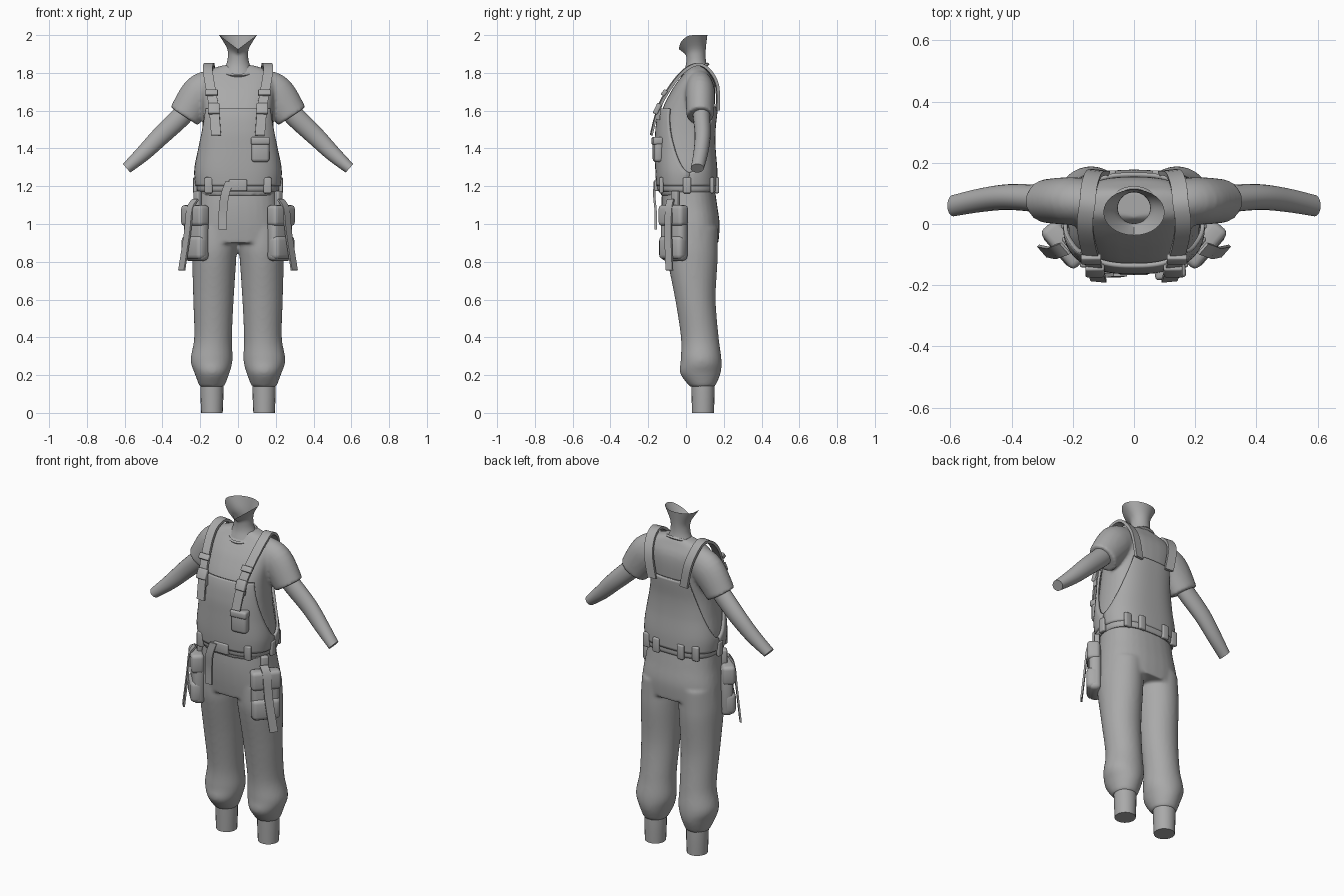
import bpy, bmesh, math
from mathutils import Vector, Matrix

if "Cube" in bpy.data.objects:
    bpy.data.objects.remove(bpy.data.objects["Cube"])

grey = bpy.data.materials.new("plain grey")
grey.use_nodes = True
colour = (0.4, 0.4, 0.4, 1)
grey.diffuse_color = colour
grey.node_tree.nodes["Principled BSDF"].inputs["Base Color"].default_value = colour
POWER = 2.6
UP = Vector((0, 0, 1))
SIDES = ((1, "left"), (-1, "right"))


def finish(name, bm):
    bmesh.ops.recalc_face_normals(bm, faces=bm.faces)
    mesh = bpy.data.meshes.new(name)
    bm.to_mesh(mesh)
    bm.free()
    mesh.materials.append(grey)
    ob = bpy.data.objects.new(name, mesh)
    bpy.context.scene.collection.objects.link(ob)
    bpy.ops.object.select_all(action="DESELECT")
    ob.select_set(True)
    bpy.context.view_layer.objects.active = ob
    bpy.ops.object.shade_smooth_by_angle(angle=math.radians(40))
    return ob


def dense(rows, n=6):
    """Catmull-Rom refinement of a list of tuples."""
    out = []
    for i in range(len(rows) - 1):
        p0, p1, p2, p3 = (rows[max(0, min(len(rows) - 1, i + k))] for k in (-1, 0, 1, 2))
        for t in (k / n for k in range(n)):
            out.append(tuple(b + 0.5 * t * (c - a + t * (2*a - 5*b + 4*c - d + t * (3*(b - c) + d - a)))
                             for a, b, c, d in zip(p0, p1, p2, p3)))
    return out + [rows[-1]]


def oval(angle, power):
    c, s = math.cos(angle), math.sin(angle)
    e = 2 / power
    return math.copysign(abs(c) ** e, c), math.copysign(abs(s) ** e, s)


def skin(bm, rings, caps=True, closed=True):
    vs = [[bm.verts.new(p) for p in ring] for ring in rings]
    for lo, hi in zip(vs, vs[1:]):
        n = len(lo)
        for i in range(n if closed else n - 1):
            j = (i + 1) % n
            bm.faces.new((lo[i], lo[j], hi[j], hi[i]))
    if caps:
        bm.faces.new(vs[0])
        bm.faces.new(vs[-1])


def loft(bm, rows, power=2, tilt=False, caps=True, mirror=1, n=32):
    """Rows are x, y, z, half width, half depth; tilted rings face along the path."""
    rows = dense(rows)
    rings = []
    for i, (x, y, z, a, b) in enumerate(rows):
        u = Vector((1, 0, 0))
        if tilt:
            d = Vector(rows[min(i + 1, len(rows) - 1)][:3]) - Vector(rows[max(i - 1, 0)][:3])
            u = d.cross(Vector((0, 1, 0))).normalized()
        ring = []
        for k in range(n):
            c, s = oval(2 * math.pi * k / n, power)
            p = Vector((x, y, z)) + u * a * c + Vector((0, b * s, 0))
            ring.append((p.x * mirror, p.y, p.z))
        rings.append(ring)
    skin(bm, rings, caps)


def blend(ob, voxel, repeats):
    rm = ob.modifiers.new("blend", "REMESH")
    rm.mode = "VOXEL"
    rm.voxel_size = voxel
    rm.use_smooth_shade = True
    sm = ob.modifiers.new("soften", "SMOOTH")
    sm.iterations = repeats


def ribbon(name, path, width, across, thick=0.012, mirror=1):
    """Flat strap swept along a path."""
    pts = [Vector(p) for p in dense(path, 4)]
    across = Vector(across).normalized()
    rings = []
    for i, p in enumerate(pts):
        d = pts[min(i + 1, len(pts) - 1)] - pts[max(i - 1, 0)]
        n = d.cross(across).normalized() * thick / 2
        w = across * width / 2
        rings.append([(q.x * mirror, q.y, q.z) for q in (p - w - n, p + w - n, p + w + n, p - w + n)])
    bm = bmesh.new()
    skin(bm, rings)
    return finish(name, bm)


def block(name, centre, size, turn=0, lean=0, bevel=0.012):
    bm = bmesh.new()
    bmesh.ops.create_cube(bm, size=1, matrix=Matrix.Translation(centre) @ Matrix.Rotation(turn, 4, "Z")
                          @ Matrix.Rotation(lean, 4, "X") @ Matrix.Diagonal((*size, 1)))
    bmesh.ops.bevel(bm, geom=bm.edges[:], offset=bevel, segments=3, profile=0.5, affect="EDGES")
    return finish(name, bm)


def profile(rows):
    """Turn z, front, back, half width into loft rows."""
    return [(0, (f + b) / 2, z, w, (b - f) / 2) for z, f, b, w in rows]


# Shirt with short sleeves
torso = profile([(1.15, -.135, .15, .2), (1.27, -.145, .15, .215), (1.4, -.147, .14, .2),
                 (1.5, -.145, .14, .19), (1.6, -.128, .15, .187), (1.7, -.08, .155, .195),
                 (1.76, -.04, .148, .195), (1.81, 0, .125, .165), (1.84, .02, .11, .08)])
bm = bmesh.new()
loft(bm, torso, POWER)
for s, side in SIDES:
    loft(bm, [(.12, .07, 1.73, .09, .07), (.2, .075, 1.69, .1, .078), (.285, .075, 1.57, .087, .072)],
         tilt=True, mirror=s)
blend(finish("shirt", bm), 0.01, 4)

# Collar edge
bm = bmesh.new()
rings = []
for k in range(33):
    a = 2 * math.pi * k / 32
    c, s = math.cos(a), math.sin(a)
    rings.append([((.08 + r * .009) * c, .045 + (.07 + r * .009) * s, 1.815 + .03 * s + h * .009)
                  for r, h in ((1, 0), (0, 1), (-1, 0), (0, -1))])
skin(bm, rings, caps=False)
finish("collar", bm)

# Bare forearms and ankles
for s, side in SIDES:
    bm = bmesh.new()
    loft(bm, [(.25, .078, 1.62, .05, .045), (.31, .083, 1.56, .054, .045), (.41, .088, 1.465, .05, .042),
              (.5, .078, 1.375, .042, .039), (.59, .06, 1.295, .03, .035)], tilt=True, mirror=s, n=20)
    finish(side + "_arm", bm)
    bm = bmesh.new()
    loft(bm, [(.138, .088, .2, .062, .062), (.138, .09, .1, .061, .061), (.138, .09, 0, .057, .058)],
         mirror=s, n=20)
    finish(side + "_ankle", bm)

# Neck, opening out along the jaw
bm = bmesh.new()
rings = []
for z, y, a, b, drop in dense([(1.8, .055, .085, .07, 0), (1.84, .055, .064, .056, 0), (1.88, .053, .054, .051, 0),
                               (1.93, .05, .058, .055, .03), (2.0, .038, .1, .075, .075)], 4):
    ring = []
    for k in range(32):
        c, s = oval(2 * math.pi * k / 32, 2)
        dip = (1 - abs(c)) if s < 0 else 0
        ring.append((a * c, y + b * s, z - drop * dip))
    rings.append(ring)
skin(bm, rings, caps=False)
finish("neck", bm)

# Trousers: hips and two baggy legs gathered at the cuff
bm = bmesh.new()
loft(bm, profile([(1.22, -.125, .148, .205), (1.1, -.13, .165, .217), (1.0, -.125, .178, .232),
                  (.9, -.112, .172, .24)]), 2.4)
for s, side in SIDES:
    loft(bm, [(.12, .03, .98, .112, .138), (.123, .03, .88, .118, .138), (.126, .035, .8, .116, .132),
              (.13, .05, .6, .107, .107), (.132, .073, .4, .1, .1), (.14, .08, .28, .111, .108),
              (.138, .076, .21, .092, .107), (.138, .087, .14, .066, .068)], mirror=s)
blend(finish("trousers", bm), 0.01, 5)

# Bib panels following the torso
section = dense(torso, 10)


def on_torso(z, angle, out):
    x, y, _, a, b = min(section, key=lambda r: abs(r[2] - z))
    c, s = oval(angle, POWER)
    return ((a + out) * c, y + (b + out) * s, z)


for name, middle, top, low_span, top_span, bend in (("front_bib", -90, 1.61, 93, 54, 0.75),
                                                    ("back_bib", 90, 1.62, 88, 32, 0.6)):
    rings = []
    for row in [r for r in section if 1.2 < r[2] < top + 0.005]:
        t = max(0, (row[2] - 1.27) / (top - 1.27))
        span = low_span + (top_span - low_span) * t ** bend
        rings.append([on_torso(row[2], math.radians(middle + span * (k / 12 - 1)), 0.01) for k in range(25)])
    bm = bmesh.new()
    skin(bm, rings, caps=False, closed=False)
    ob = finish(name, bm)
    sol = ob.modifiers.new("cloth", "SOLIDIFY")
    sol.thickness = 0.014
    sol.offset = 0

# Belt, loops, buckle and hanging end
bm = bmesh.new()
loft(bm, profile([(1.17, -.142, .16, .21), (1.185, -.152, .166, .217), (1.225, -.154, .164, .219),
                  (1.24, -.147, .156, .213)]), POWER, n=48)
finish("belt", bm)
for i, degrees in enumerate((50, 75, 105, 130, 180, 0, -52, -128)):
    a = math.radians(degrees)
    p = on_torso(1.205, a, 0.018)
    turn = math.pi / 2 if degrees in (0, 180) else 0
    block("belt_loop_%d" % (i + 1), p, (.042, .022, .085), turn, 0, .007)
block("belt_buckle", (0, -.155, 1.205), (.095, .024, .062), 0, 0, .007)
ribbon("belt_end", [(-.045, -.165, 1.225), (-.07, -.168, 1.15), (-.08, -.16, 1.06), (-.08, -.16, .97)],
       .045, (1, 0, 0), .012)

# Shoulder straps with buckles
for s, side in SIDES:
    ribbon(side + "_strap", [(.122, -.15, 1.55), (.128, -.14, 1.62), (.14, -.105, 1.69), (.155, -.045, 1.775),
                             (.16, .01, 1.826), (.152, .07, 1.845), (.146, .125, 1.81), (.13, .165, 1.73),
                             (.105, .168, 1.6)], .052, (1, .12, 0), .016, s)
    ribbon(side + "_strap_end", [(.116, -.184, 1.47), (.122, -.165, 1.55), (.13, -.142, 1.63)],
           .052, (1, .1, 0), .011, s)
    block(side + "_strap_slider", (s * .14, -.115, 1.695), (.066, .022, .034), 0, -.65, .005)
    block(side + "_strap_clip", (s * .128, -.152, 1.61), (.062, .026, .06), 0, -.45, .007)

# Chest pocket
block("chest_pocket", (.118, -.148, 1.39), (.096, .05, .125), .12, 0, .018)
block("chest_pocket_flap", (.118, -.152, 1.44), (.102, .054, .042), .12, 0, .012)

# Hip pouches with flaps, lower pockets and long ties
for s, side in SIDES:
    turn = s * math.radians(49)
    out = Vector((s * .755, -.656, 0))
    mid = Vector((s * .222, -.062, 0))
    block(side + "_pouch", mid + UP * .95, (.155, .066, .29), turn, 0, .025)
    block(side + "_pouch_flap", mid + out * .008 + UP * 1.045, (.166, .072, .11), turn, 0, .02)
    block(side + "_pouch_pocket", mid + out * .012 + UP * .875, (.158, .07, .125), turn, 0, .025)
    block(side + "_pouch_hanger", mid + UP * 1.125 - out * .01, (.04, .03, .1), turn, 0, .008)
    ribbon(side + "_pouch_tie", [(.225, -.08, 1.13), (.254, -.09, 1.08), (.268, -.094, .95), (.298, -.088, .755)],
           .046, (.656, .755, 0), .01, s)
